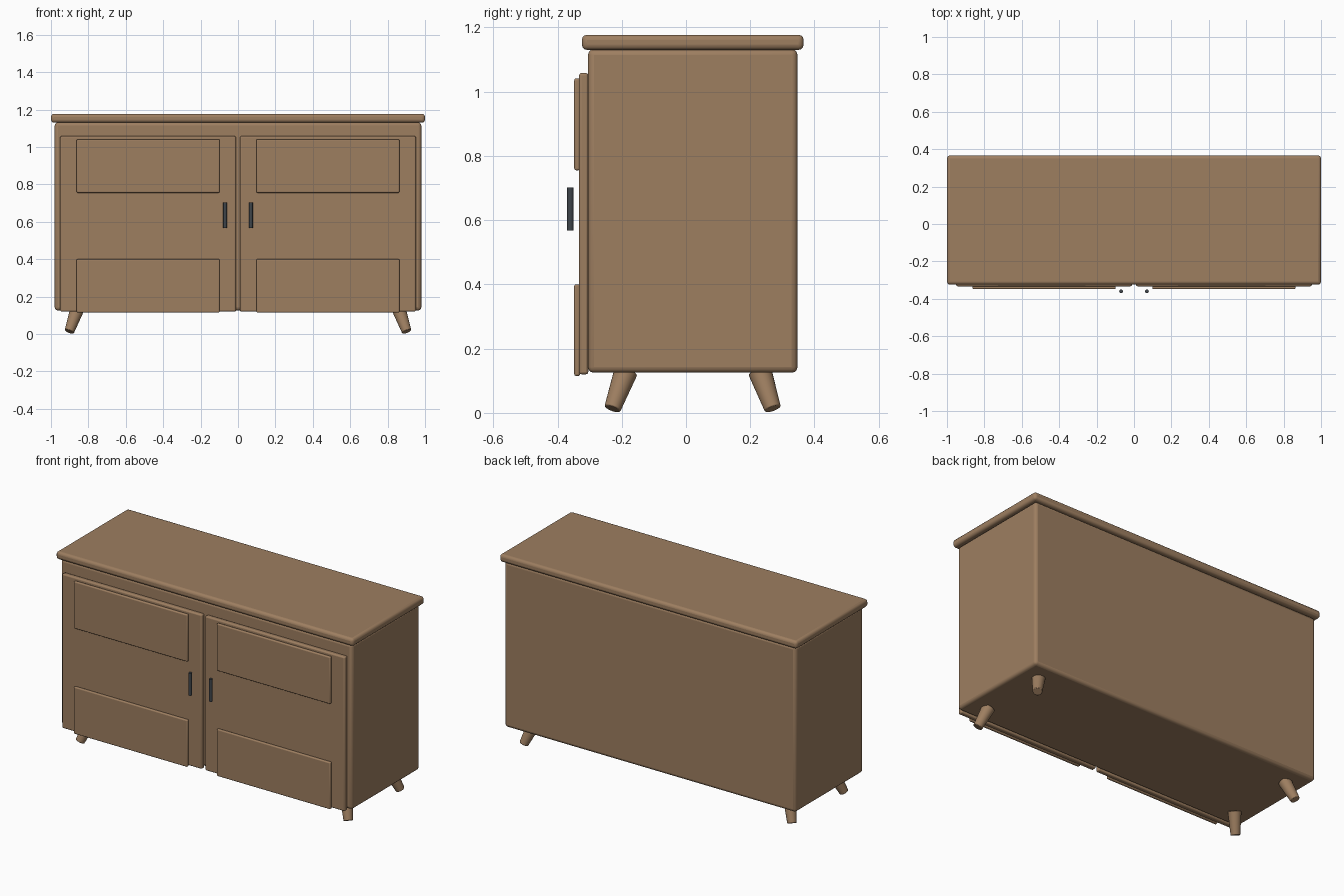
import bpy
import math
from mathutils import Vector

cube = bpy.data.objects.get("Cube")
if cube:
    bpy.data.objects.remove(cube, do_unlink=True)


def material(name, rgb, roughness):
    mat = bpy.data.materials.new(name)
    mat.use_nodes = True
    mat.diffuse_color = (*rgb, 1)
    shader = mat.node_tree.nodes["Principled BSDF"]
    shader.inputs["Base Color"].default_value = (*rgb, 1)
    shader.inputs["Roughness"].default_value = roughness
    return mat


wood = material("warm wood", (0.34, 0.21, 0.118), 0.6)
metal = material("dark metal", (0.05, 0.06, 0.07), 0.4)


def finish(obj, name, mat, bevel, segments=3):
    """Name, colour, round and smooth a part."""
    obj.name = name
    obj.data.materials.append(mat)
    if bevel:
        mod = obj.modifiers.new("Rounded edges", "BEVEL")
        mod.width = bevel
        mod.segments = segments
        mod.limit_method = "ANGLE"
        mod.angle_limit = math.radians(40)
    bpy.ops.object.shade_smooth_by_angle(angle=math.radians(35))
    return obj


def box(name, low, high, bevel, mat=wood):
    low, high = Vector(low), Vector(high)
    bpy.ops.mesh.primitive_cube_add(size=1, location=(low + high) / 2)
    obj = bpy.context.object
    obj.scale = high - low
    bpy.ops.object.transform_apply(location=False, rotation=False, scale=True)
    return finish(obj, name, mat, bevel)


def rod(name, start, end, r_start, r_end, bevel, mat):
    """Tapered round bar between two points."""
    start, end = Vector(start), Vector(end)
    axis = end - start
    bpy.ops.mesh.primitive_cone_add(
        vertices=24, radius1=r_start, radius2=r_end, depth=axis.length,
        location=(start + end) / 2,
        rotation=axis.to_track_quat("Z", "Y").to_euler())
    return finish(bpy.context.object, name, mat, bevel, 2)


# Cabinet carcass and overhanging top
box("cabinet_body", (-0.98, -0.305, 0.125), (0.98, 0.347, 1.132), 0.018)
box("top_board", (-1, -0.324, 1.13), (1, 0.366, 1.177), 0.016)

for side, label in ((1, "left"), (-1, "right")):

    def mirrored_box(name, x1, x2, y1, y2, z1, z2, bevel):
        xs = sorted((side * x1, side * x2))
        box(f"{label}_{name}", (xs[0], y1, z1), (xs[1], y2, z2), bevel)

    # Door with two raised panels
    mirrored_box("door", 0.011, 0.951, -0.333, -0.304, 0.12, 1.058, 0.008)
    for name, z1, z2 in (("upper_panel", 0.755, 1.041),
                         ("lower_panel", 0.115, 0.4)):
        mirrored_box(name, 0.098, 0.863, -0.348, -0.33, z1, z2, 0.006)

    # Upright handle
    x = side * 0.069
    rod(f"{label}_handle", (x, -0.36, 0.567), (x, -0.36, 0.702),
        0.01, 0.01, 0, metal)

    # Splayed tapered legs
    for end, y_top, y_foot in (("front", -0.187, -0.229),
                               ("back", 0.23, 0.27)):
        rod(f"{label}_{end}_leg",
            (side * 0.902, y_foot, 0.013), (side * 0.861, y_top, 0.129),
            0.026, 0.037, 0.003, wood)
